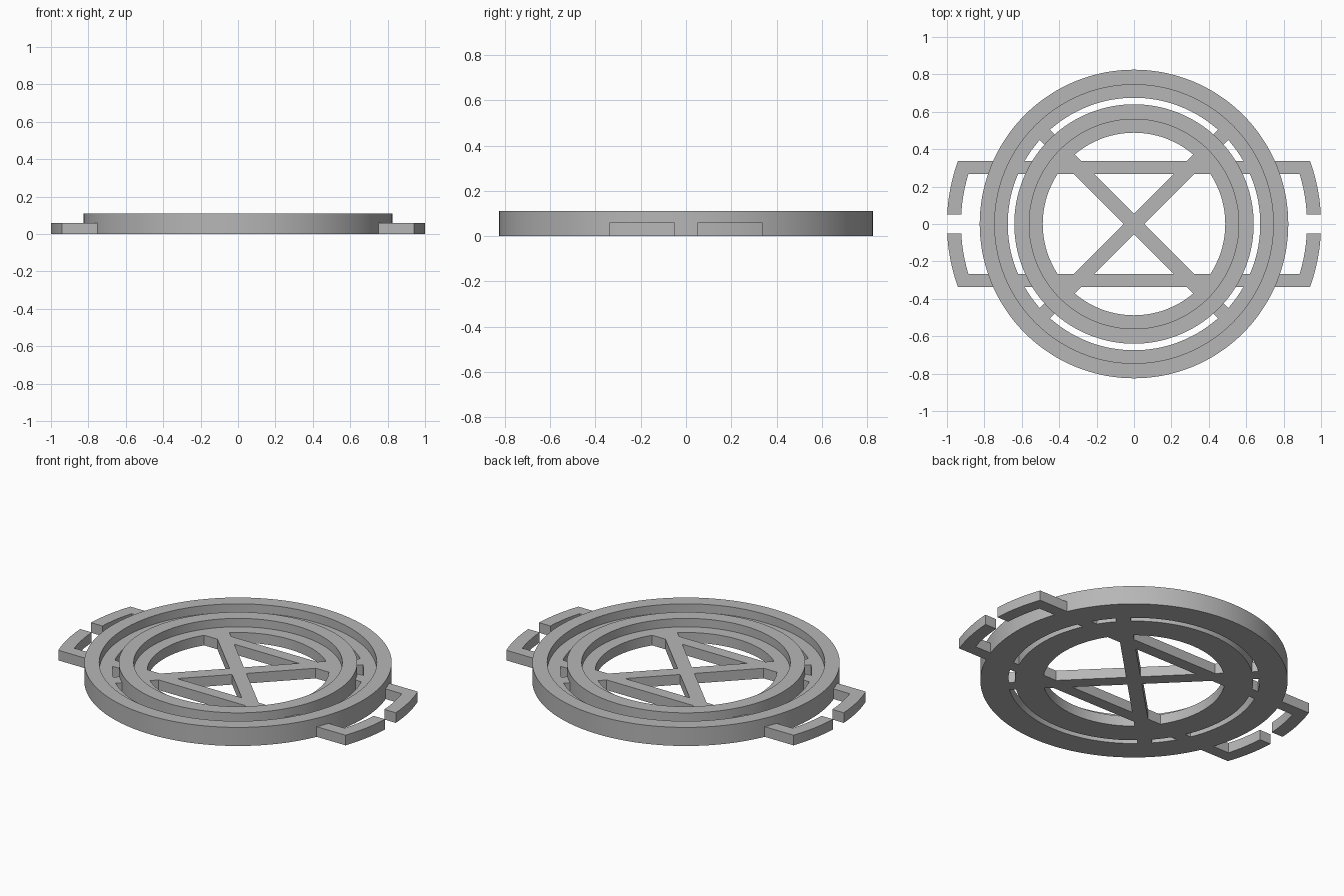
import bpy, bmesh, math

if "Cube" in bpy.data.objects:
    bpy.data.objects.remove(bpy.data.objects["Cube"])

LOW, HIGH = 0.06, 0.11      # plate height and rim height
SEG = 144

grey = bpy.data.materials.new("plain_grey")
grey.diffuse_color = (0.47, 0.47, 0.47, 1)
grey.use_nodes = True
grey.node_tree.nodes["Principled BSDF"].inputs["Base Color"].default_value = grey.diffuse_color


def finish(name, bm):
    bmesh.ops.recalc_face_normals(bm, faces=bm.faces[:])
    me = bpy.data.meshes.new(name)
    bm.to_mesh(me)
    bm.free()
    me.materials.append(grey)
    ob = bpy.data.objects.new(name, me)
    bpy.context.collection.objects.link(ob)
    return ob


def stepped_ring(name, r_in, r_step, r_out):
    """Ring with a low inner ledge and a tall outer rim."""
    profile = [(r_in, 0), (r_out, 0), (r_out, HIGH),
               (r_step, HIGH), (r_step, LOW), (r_in, LOW)]
    bm = bmesh.new()
    loops = []
    for i in range(SEG):
        a = 2 * math.pi * i / SEG
        loops.append([bm.verts.new((r * math.cos(a), r * math.sin(a), z))
                      for r, z in profile])
    n = len(profile)
    for i in range(SEG):
        p, q = loops[i], loops[(i + 1) % SEG]
        for j in range(n):
            k = (j + 1) % n
            bm.faces.new((p[j], q[j], q[k], p[k]))
    return finish(name, bm)


def prism(name, outline):
    """Flat outline extruded up to the plate height."""
    bm = bmesh.new()
    low = [bm.verts.new((x, y, 0)) for x, y in outline]
    top = [bm.verts.new((x, y, LOW)) for x, y in outline]
    bm.faces.new(low[::-1])
    bm.faces.new(top)
    n = len(outline)
    for i in range(n):
        j = (i + 1) % n
        bm.faces.new((low[i], low[j], top[j], top[i]))
    return finish(name, bm)


def arc(r, y0, y1, steps=10):
    a0, a1 = math.asin(y0 / r), math.asin(y1 / r)
    return [(r * math.cos(a0 + (a1 - a0) * i / steps),
             r * math.sin(a0 + (a1 - a0) * i / steps)) for i in range(steps + 1)]


# Concentric stepped rings
frame = stepped_ring("ring_frame", 0.675, 0.745, 0.825)
parts = [stepped_ring("inner_ring", 0.488, 0.56, 0.64)]

# Cross bars with curved hook handles at both ends
half = arc(0.925, 0.267, 0.05) + arc(1.0, 0.05, 0.338)
bar = half + [(-x, y) for x, y in reversed(half)]
for side, s in (("back", 1), ("front", -1)):
    parts.append(prism(side + "_handle_bar", [(x, s * y) for x, y in bar]))

# Diagonal braces
w, l = 0.039, 0.71
for name, a in (("brace_a", math.pi / 4), ("brace_b", -math.pi / 4)):
    c, s = math.cos(a), math.sin(a)
    parts.append(prism(name, [(x * c - y * s, x * s + y * c) for x, y in
                              ((-l, -w), (l, -w), (l, w), (-l, w))]))

# Fuse everything into one clean solid
bpy.context.view_layer.objects.active = frame
frame.select_set(True)
for p in parts:
    m = frame.modifiers.new("union_" + p.name, 'BOOLEAN')
    m.operation = 'UNION'
    m.solver = 'EXACT'
    m.object = p
    bpy.ops.object.modifier_apply(modifier=m.name)
for p in parts:
    bpy.data.objects.remove(p, do_unlink=True)

bpy.ops.object.shade_smooth_by_angle(angle=math.radians(30))
